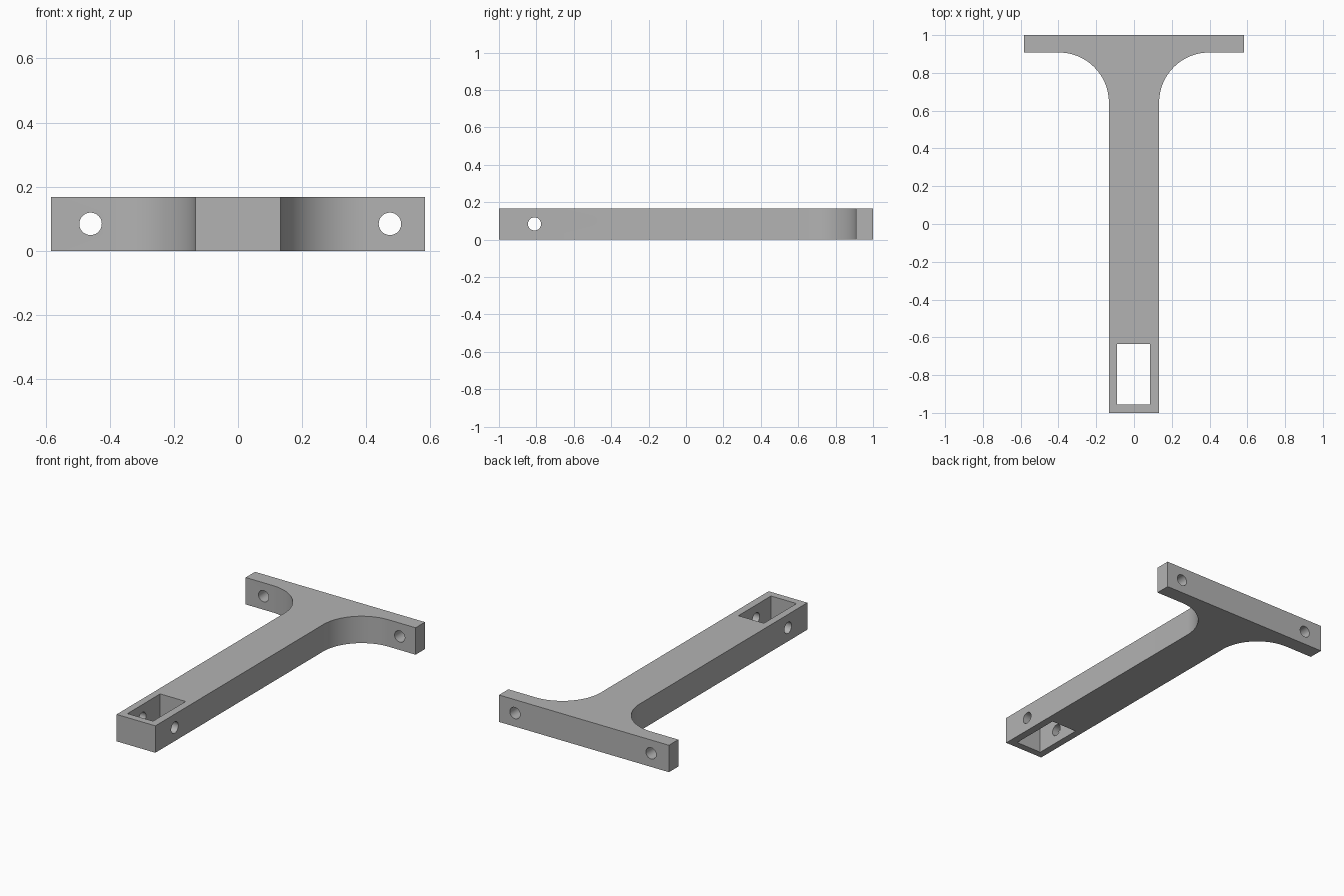
import bpy, bmesh
from math import sin, cos, pi, radians
from mathutils import Matrix

cube = bpy.data.objects.get("Cube")
if cube:
    bpy.data.objects.remove(cube, do_unlink=True)

HEIGHT = 0.167
FLANGE_X, FLANGE_Y = 0.583, 0.908
STEM_X, FILLET = 0.133, 0.265
HOLE_R, HOLE_Z = 0.035, 0.084

gray = bpy.data.materials.new("light_gray")
gray.use_nodes = True
gray.diffuse_color = (0.45, 0.45, 0.45, 1)
gray.node_tree.nodes["Principled BSDF"].inputs["Base Color"].default_value = (0.45, 0.45, 0.45, 1)


def add_object(name, bm):
    bmesh.ops.recalc_face_normals(bm, faces=bm.faces)
    mesh = bpy.data.meshes.new(name)
    bm.to_mesh(mesh)
    bm.free()
    mesh.materials.append(gray)
    obj = bpy.data.objects.new(name, mesh)
    bpy.context.collection.objects.link(obj)
    return obj


def prism(name, outline, z0, z1):
    bm = bmesh.new()
    face = bm.faces.new([bm.verts.new((x, y, z0)) for x, y in outline])
    ext = bmesh.ops.extrude_face_region(bm, geom=[face])
    top = [v for v in ext["geom"] if isinstance(v, bmesh.types.BMVert)]
    bmesh.ops.translate(bm, verts=top, vec=(0, 0, z1 - z0))
    return add_object(name, bm)


def drill(name, location, axis, depth):
    bm = bmesh.new()
    turn = Matrix.Rotation(radians(90), 4, axis)
    bmesh.ops.create_cone(bm, cap_ends=True, segments=48, radius1=HOLE_R, radius2=HOLE_R,
                          depth=depth, matrix=Matrix.Translation(location) @ turn)
    return add_object(name, bm)


# T-shaped bracket: half outline with a rounded inner corner, mirrored
half = [(STEM_X, -1)]
for i in range(25):
    a = pi - i / 24 * pi / 2
    half.append((STEM_X + FILLET + FILLET * cos(a), FLANGE_Y - FILLET + FILLET * sin(a)))
half += [(FLANGE_X, FLANGE_Y), (FLANGE_X, 1)]
outline = half + [(-x, y) for x, y in reversed(half)]
bracket = prism("t_bracket", outline, 0, HEIGHT)

# Slot at the stem end, cross pin hole and two flange screw holes
cutters = [
    prism("slot_cutter", [(-0.089, -0.956), (0.086, -0.956), (0.086, -0.636), (-0.089, -0.636)], -0.1, 0.3),
    drill("pin_hole_cutter", (0, -0.81, HOLE_Z), 'Y', 0.6),
    drill("right_screw_hole_cutter", (-0.46, 0.95, HOLE_Z), 'X', 0.3),
    drill("left_screw_hole_cutter", (0.474, 0.95, HOLE_Z), 'X', 0.3),
]
bpy.ops.object.select_all(action='DESELECT')
bpy.context.view_layer.objects.active = bracket
bracket.select_set(True)
for cutter in cutters:
    cutter.hide_render = True
    mod = bracket.modifiers.new(cutter.name, 'BOOLEAN')
    mod.operation = 'DIFFERENCE'
    mod.solver = 'EXACT'
    mod.object = cutter
    bpy.ops.object.modifier_apply(modifier=mod.name)
    bpy.data.objects.remove(cutter, do_unlink=True)

# Smooth fillets and holes, crisp edges
bpy.ops.object.shade_smooth_by_angle(angle=radians(30))
